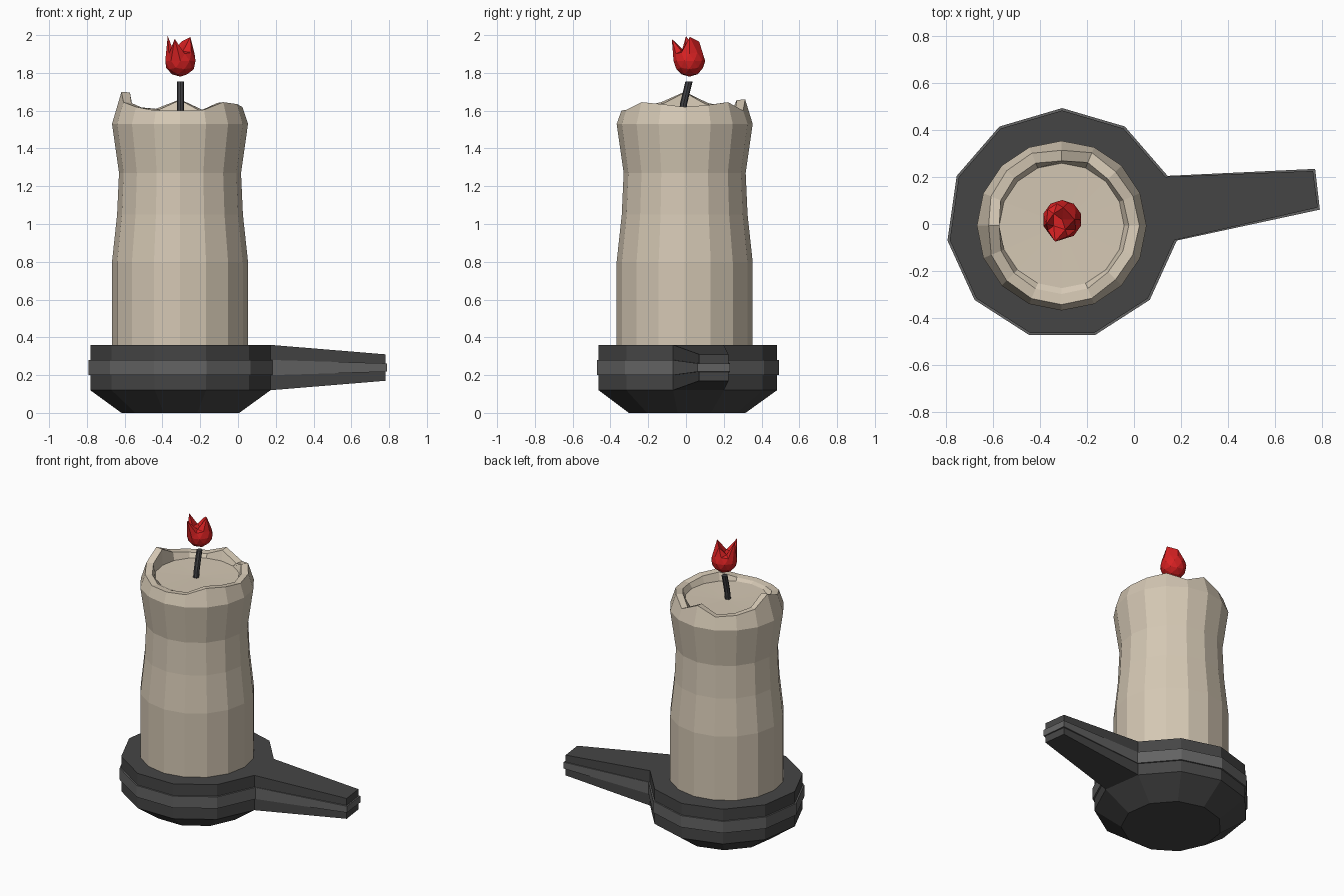
import bpy, bmesh
from math import cos, sin, pi, radians
from mathutils import Vector

cube = bpy.data.objects.get("Cube")
if cube:
    bpy.data.objects.remove(cube, do_unlink=True)

CX = -0.305  # axis of the candle and dish


def material(name, rgb):
    m = bpy.data.materials.new(name)
    m.use_nodes = True
    m.diffuse_color = (*rgb, 1)
    m.node_tree.nodes["Principled BSDF"].inputs["Base Color"].default_value = (*rgb, 1)
    return m


iron = material("dark iron", (0.06, 0.06, 0.06))
trim = material("grey iron trim", (0.125, 0.125, 0.125))
wax = material("cream wax", (0.66, 0.575, 0.455))
char = material("charred wick", (0.055, 0.055, 0.06))
fire = material("red flame", (0.68, 0.015, 0.016))


def finish(name, bm, mat):
    bmesh.ops.recalc_face_normals(bm, faces=bm.faces)
    mesh = bpy.data.meshes.new(name)
    bm.to_mesh(mesh)
    bm.free()
    mesh.materials.append(mat)
    ob = bpy.data.objects.new(name, mesh)
    bpy.context.collection.objects.link(ob)
    return ob


def ring(bm, n, radius, z, start=0.0, centre=(CX, 0)):
    """Ring of vertices; radius and z may be one value or one per vertex."""
    r = radius if isinstance(radius, list) else [radius] * n
    h = z if isinstance(z, list) else [z] * n
    verts = []
    for i in range(n):
        a = start + 2 * pi * i / n
        verts.append(bm.verts.new((centre[0] + r[i] * cos(a), centre[1] + r[i] * sin(a), h[i])))
    return verts


def bridge(bm, a, b):
    n = len(a)
    return [bm.faces.new((a[i], a[(i + 1) % n], b[(i + 1) % n], b[i])) for i in range(n)]


# Dish and trim: eleven-sided slabs with the handle extruded from one side
def handled_slab(name, mat, radius, low, high, tip_low, tip_high, grow, foot=None):
    bm = bmesh.new()
    bottom = ring(bm, 11, radius, low, pi / 2)
    top = ring(bm, 11, radius, high, pi / 2)
    sides = bridge(bm, bottom, top)
    bm.faces.new(top)
    if foot:
        base = ring(bm, 11, foot, 0, pi / 2)
        bridge(bm, base, bottom)
        bm.faces.new(base)
    else:
        bm.faces.new(bottom)
    bm.normal_update()
    grip = max(sides, key=lambda f: f.normal.x)
    tip = bmesh.ops.extrude_discrete_faces(bm, faces=[grip])["faces"][0]
    mid_y = tip.calc_center_median().y
    mid_z = (low + high) / 2
    for v in tip.verts:
        back = v.co.y > mid_y
        v.co = Vector((0.76 if back else 0.78,
                       0.225 + grow if back else 0.07 - grow,
                       tip_high if v.co.z > mid_z else tip_low))
        v.co.x += grow
    return finish(name, bm, mat)


handled_slab("dish_with_handle", iron, 0.482, 0.12, 0.36, 0.17, 0.31, 0, foot=0.315)
handled_slab("dish_trim_band", trim, 0.492, 0.20, 0.28, 0.218, 0.262, 0.009)

# Candle: waisted body, uneven melted rim and a shallow pool
bm = bmesh.new()
N = 16
rim = [1.62, 1.63, 1.645, 1.60, 1.66, 1.61, 1.62, 1.64,
       1.70, 1.645, 1.62, 1.60, 1.60, 1.605, 1.645, 1.635]
outer = [0.335 - 0.25 * (h - 1.60) for h in rim]
inner = [r - 0.045 for r in outer]
centre = (CX - 0.002, -0.007)
profile = [(0.36, 0.35), (0.36, 0.80), (0.333, 1.05), (0.323, 1.27), (0.36, 1.53),
           (outer, rim), (inner, [h - 0.004 for h in rim]), (0.265, 1.585)]
loops = [ring(bm, N, r, z, 0, centre) for r, z in profile]
for a, b in zip(loops, loops[1:]):
    bridge(bm, a, b)
bm.faces.new(loops[0])
pool = bm.verts.new((CX, 0, 1.58))
for i in range(N):
    bm.faces.new((loops[-1][i], loops[-1][(i + 1) % N], pool))
finish("candle", bm, wax)

# Wick: thin bent stick
bm = bmesh.new()
path = [(-0.022, 1.57), (-0.012, 1.64), (0.016, 1.755)]
loops = [ring(bm, 8, 0.019, z, 0, (CX, y)) for y, z in path]
for a, b in zip(loops, loops[1:]):
    bridge(bm, a, b)
bm.faces.new(loops[0])
bm.faces.new(loops[-1])
finish("wick", bm, char)

# Flame: faceted ball with its crown pulled into ragged tips
bm = bmesh.new()
bmesh.ops.create_icosphere(bm, subdivisions=2, radius=0.084)
for v in bm.verts:
    v.co += Vector((CX, 0.018, 1.864))
tips = [Vector(p) for p in ((-0.372, 0.0, 1.995), (-0.252, 0.02, 1.99),
                            (-0.335, -0.075, 1.98), (-0.30, 0.07, 1.965))]
crown = [v for v in bm.verts if v.co.z > 1.89]
pulled = []
for t in tips:
    near = min((v for v in crown if v not in pulled),
               key=lambda v: (v.co.xy - t.xy).length)
    pulled.append(near)
for v, t in zip(pulled, tips):
    v.co = t
for v in crown:
    if v not in pulled:
        v.co.z = min(v.co.z, 1.915)
finish("flame", bm, fire)
